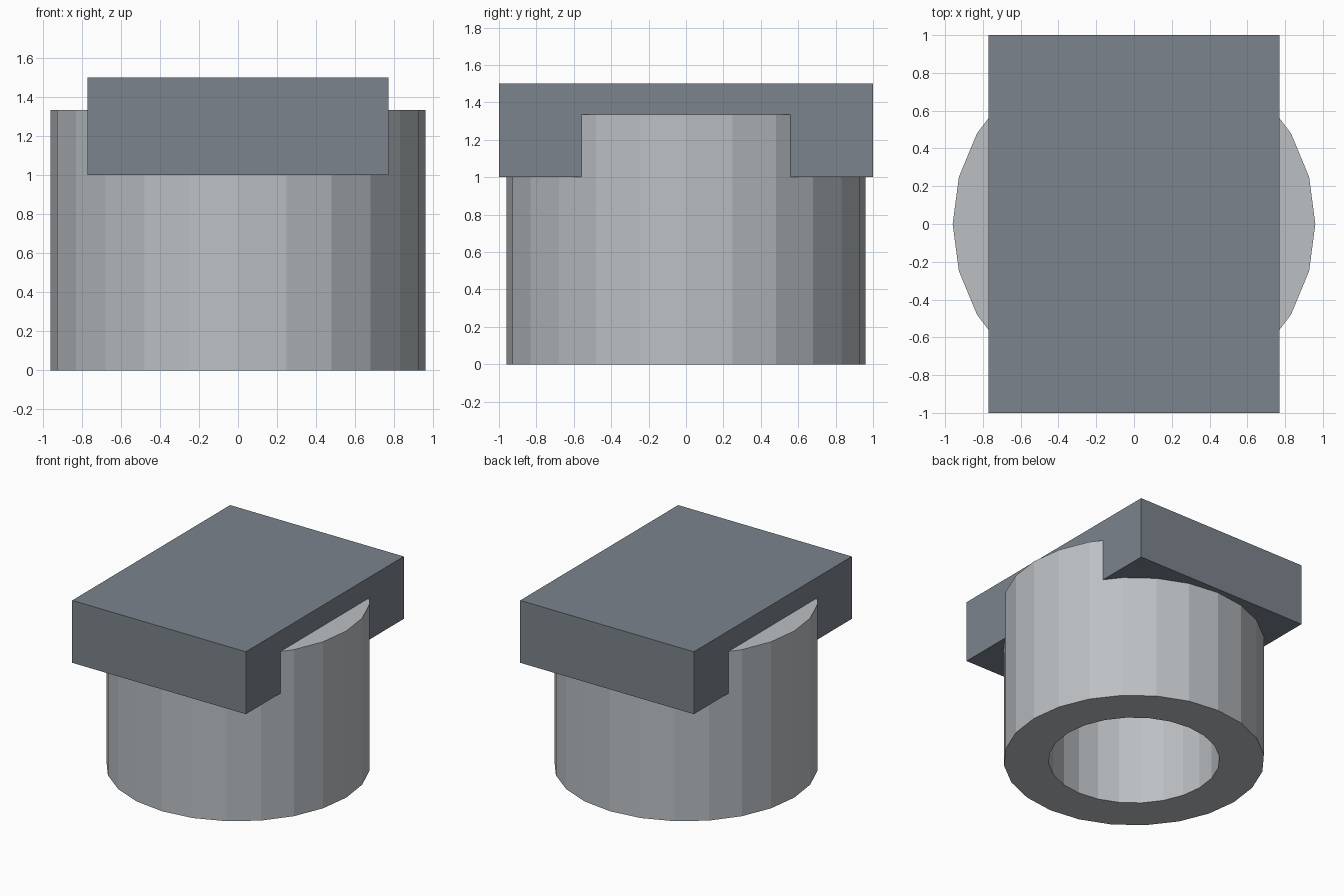
import bpy, bmesh
from math import radians, cos, sin, tau

cube = bpy.data.objects.get("Cube")
if cube:
    bpy.data.objects.remove(cube, do_unlink=True)


def make_material(name, color):
    mat = bpy.data.materials.new(name)
    mat.use_nodes = True
    mat.diffuse_color = color
    mat.node_tree.nodes["Principled BSDF"].inputs["Base Color"].default_value = color
    return mat


def make_object(name, bm, mat):
    bmesh.ops.recalc_face_normals(bm, faces=bm.faces)
    mesh = bpy.data.meshes.new(name)
    bm.to_mesh(mesh)
    bm.free()
    mesh.materials.append(mat)
    obj = bpy.data.objects.new(name, mesh)
    bpy.context.collection.objects.link(obj)
    return obj


light_grey = make_material("light grey", (0.50, 0.53, 0.55, 1))
slate_grey = make_material("slate grey", (0.20, 0.23, 0.265, 1))

# Hollow collar: a rectangular wall section swept around z in flat facets
SIDES, OUTER, INNER, HEIGHT = 24, 0.96, 0.63, 1.335
section = [(OUTER, 0), (OUTER, HEIGHT), (INNER, HEIGHT), (INNER, 0)]
bm = bmesh.new()
rings = []
for i in range(SIDES):
    a = tau * i / SIDES
    rings.append([bm.verts.new((r * cos(a), r * sin(a), z)) for r, z in section])
for i, ring in enumerate(rings):
    after = rings[(i + 1) % SIDES]
    for k in range(len(section)):
        n = (k + 1) % len(section)
        bm.faces.new((ring[k], after[k], after[n], ring[n]))
make_object("collar", bm, light_grey)

# Block seated across the collar, closing the bore
bm = bmesh.new()
bmesh.ops.create_cube(bm, size=1)
bmesh.ops.scale(bm, vec=(1.54, 2.0, 0.5), verts=bm.verts)
bmesh.ops.translate(bm, vec=(0, 0, 1.25), verts=bm.verts)
make_object("cap_block", bm, slate_grey)
